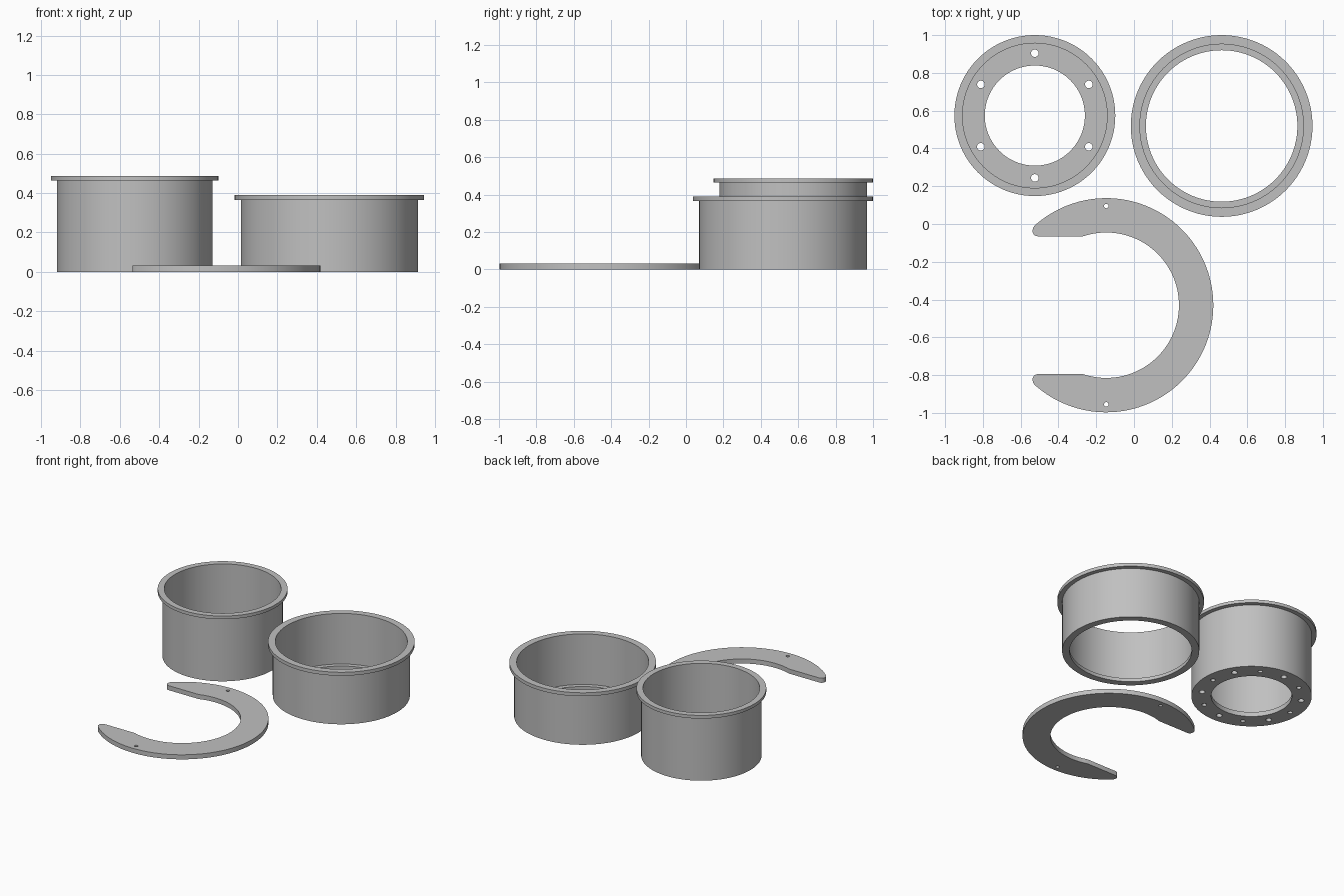
import bpy, bmesh, math
from math import cos, sin, pi

if "Cube" in bpy.data.objects:
    bpy.data.objects.remove(bpy.data.objects["Cube"])

grey = bpy.data.materials.new("plain grey")
grey.diffuse_color = (0.53, 0.53, 0.53, 1)
grey.use_nodes = True
grey.node_tree.nodes["Principled BSDF"].inputs["Base Color"].default_value = grey.diffuse_color


def finish(bm, name, location=(0, 0, 0)):
    """Turn a bmesh into a grey object."""
    bmesh.ops.recalc_face_normals(bm, faces=bm.faces)
    mesh = bpy.data.meshes.new(name)
    bm.to_mesh(mesh)
    bm.free()
    mesh.materials.append(grey)
    obj = bpy.data.objects.new(name, mesh)
    obj.location = location
    bpy.context.collection.objects.link(obj)
    return obj


def lathe(name, profile, location, n=96):
    """Revolve a closed (radius, height) profile about z."""
    bm = bmesh.new()
    rings = [[bm.verts.new((r * cos(2 * pi * i / n), r * sin(2 * pi * i / n), z))
              for i in range(n)] for r, z in profile]
    for a, b in zip(rings, rings[1:] + rings[:1]):
        for i in range(n):
            j = (i + 1) % n
            bm.faces.new((a[i], a[j], b[j], b[i]))
    return finish(bm, name, location)


def drill(obj, holes):
    """Cut vertical holes given as (x, y, radius, top) in the part's own space."""
    bm = bmesh.new()
    for x, y, r, top in holes:
        made = bmesh.ops.create_cone(bm, cap_ends=True, segments=20,
                                     radius1=r, radius2=r, depth=top + 0.05)
        bmesh.ops.translate(bm, verts=made["verts"], vec=(x, y, (top - 0.05) / 2))
    cutter = finish(bm, obj.name + "_cutter", obj.location)
    cutter.hide_render = True
    mod = obj.modifiers.new("holes", "BOOLEAN")
    mod.operation, mod.solver, mod.object = "DIFFERENCE", "EXACT", cutter
    bpy.context.view_layer.objects.active = obj
    bpy.ops.object.modifier_apply(modifier=mod.name)
    bpy.data.objects.remove(cutter)


def smooth(obj):
    bpy.ops.object.select_all(action="DESELECT")
    obj.select_set(True)
    bpy.context.view_layer.objects.active = obj
    bpy.ops.object.shade_smooth_by_angle(angle=math.radians(30))


# Flanged cup with an open floor
FLOOR = 0.033
cup = lathe("flanged_cup", [(0.265, 0), (0.395, 0), (0.395, 0.464), (0.426, 0.464),
                            (0.426, 0.487), (0.383, 0.487), (0.383, FLOOR),
                            (0.265, FLOOR)], (-0.525, 0.574, 0))
# Alternating through holes and blind holes around the floor
holes = []
for k in range(12):
    a = k * pi / 6
    through = k % 2 == 1
    holes.append((0.33 * cos(a), 0.33 * sin(a), 0.02 if through else 0.016,
                  0.1 if through else 0.022))
drill(cup, holes)

# Flanged ring with a small inner lip at the bottom
LIP = 0.025
ring = lathe("flanged_ring", [(0.401, 0), (0.45, 0), (0.45, 0.366), (0.481, 0.366),
                              (0.481, 0.391), (0.433, 0.391), (0.433, LIP),
                              (0.401, LIP)], (0.464, 0.519, 0))

# Horseshoe plate: outer arc, rounded tips, straight inner ends, inner arc
OUT, INN = 0.567, 0.385
tip = [(-0.378, 0.423), (-0.386, 0.412), (-0.390, 0.398), (-0.389, 0.384),
       (-0.383, 0.373), (-0.374, 0.367), (-0.364, 0.365)]
a_out = math.atan2(0.431, -0.368)
a_in = math.atan2(0.365, -0.123)
outer = [(OUT * cos(t), OUT * sin(t)) for t in
         (a_out * (i / 36 - 1) for i in range(73))]
inner = [(INN * cos(t), INN * sin(t)) for t in
         (a_in * (1 - i / 30) for i in range(61))]
outline = outer + tip + inner + [(x, -y) for x, y in reversed(tip)]
bm = bmesh.new()
face = bm.faces.new([bm.verts.new((x, y, 0)) for x, y in outline])
top = bmesh.ops.extrude_face_region(bm, geom=[face])
bmesh.ops.translate(bm, vec=(0, 0, 0.033),
                    verts=[g for g in top["geom"] if isinstance(g, bmesh.types.BMVert)])
plate = finish(bm, "horseshoe_plate", (-0.147, -0.43, 0))
drill(plate, [(0, s * 0.525, 0.012, 0.1) for s in (-1, 1)])

for part in (cup, ring, plate):
    smooth(part)
